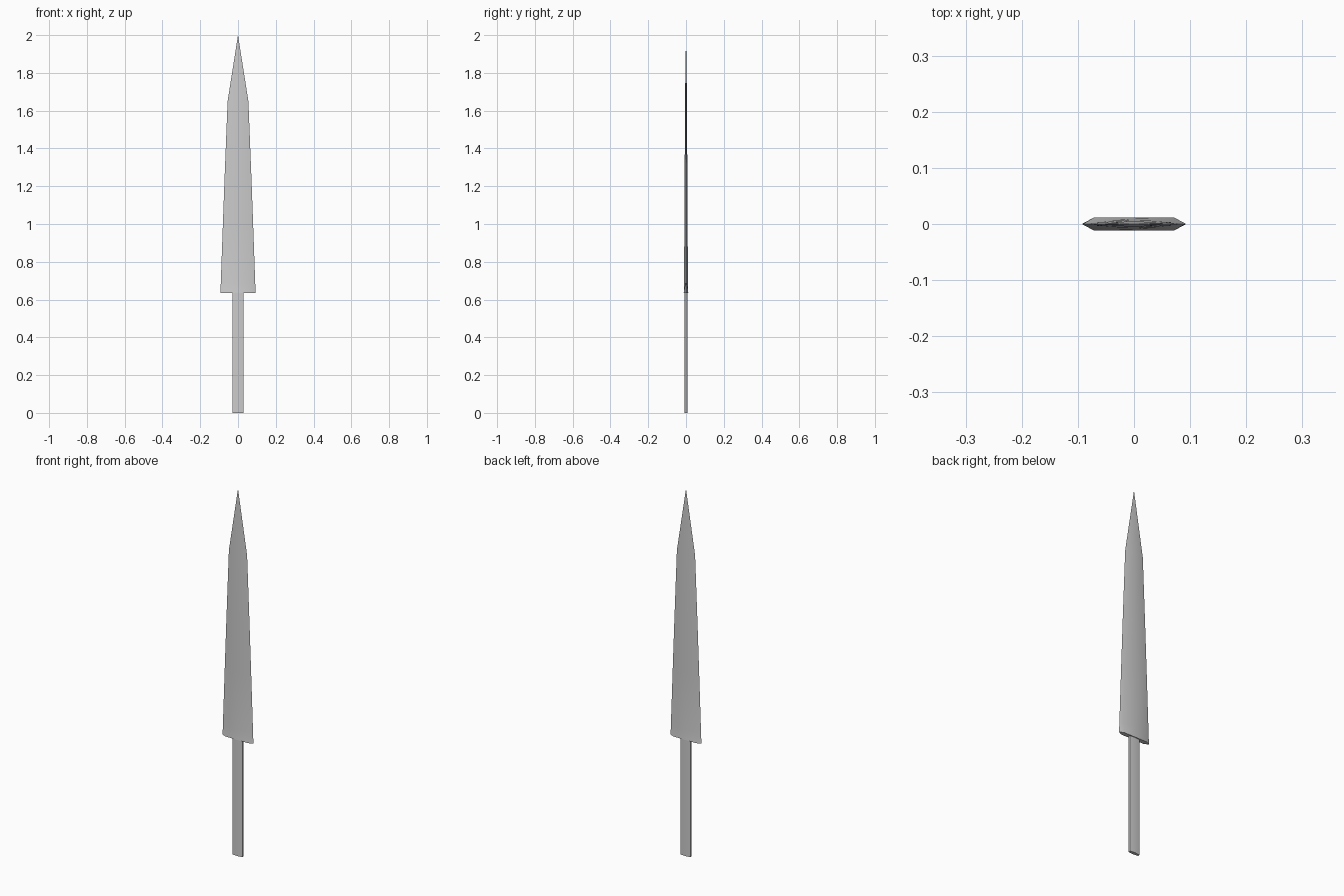
import bpy
import bmesh

if "Cube" in bpy.data.objects:
    bpy.data.objects.remove(bpy.data.objects["Cube"])


def loft(name, rings, tip=None, angle=0.6):
    """Skin equal-length rings of points, closing the top with a tip or cap."""
    bm = bmesh.new()
    loops = [[bm.verts.new(p) for p in ring] for ring in rings]
    n = len(loops[0])
    for a, b in zip(loops, loops[1:]):
        for i in range(n):
            j = (i + 1) % n
            bm.faces.new((a[i], a[j], b[j], b[i]))
    bm.faces.new(loops[0][::-1])
    if tip:
        t = bm.verts.new(tip)
        for i in range(n):
            bm.faces.new((loops[-1][i], loops[-1][(i + 1) % n], t))
    else:
        bm.faces.new(loops[-1])
    bmesh.ops.recalc_face_normals(bm, faces=bm.faces)
    mesh = bpy.data.meshes.new(name)
    bm.to_mesh(mesh)
    bm.free()
    obj = bpy.data.objects.new(name, mesh)
    bpy.context.collection.objects.link(obj)
    bpy.ops.object.select_all(action='DESELECT')
    obj.select_set(True)
    bpy.context.view_layer.objects.active = obj
    bpy.ops.object.shade_smooth_by_angle(angle=angle)
    return obj


def blade_ring(z, w, shoulder, ridge):
    """Eight-sided section: thin edges, bevel shoulders and a central ridge."""
    s = 0.76 * w
    return [(w, 0, z), (s, shoulder, z), (0, ridge, z), (-s, shoulder, z),
            (-w, 0, z), (-s, -shoulder, z), (0, -ridge, z), (s, -shoulder, z)]


# Blade: thick heel, then a thin tapered body and a sharp point
sections = [(0.635, 0.093, 0.012, 0.012),
            (0.69, 0.091, 0.0035, 0.0105),
            (1.0, 0.080, 0.0030, 0.0085),
            (1.27, 0.070, 0.0025, 0.0070),
            (1.65, 0.055, 0.0020, 0.0055)]
loft("blade", [blade_ring(*s) for s in sections], tip=(0, 0, 2.0))

# Tang: narrow flat bar with a faint central ridge
tang = [(0.03, -0.006), (0.03, 0.006), (0, 0.009),
        (-0.03, 0.006), (-0.03, -0.006), (0, -0.009)]
loft("tang", [[(x, y, z) for x, y in tang] for z in (0, 0.64)])
